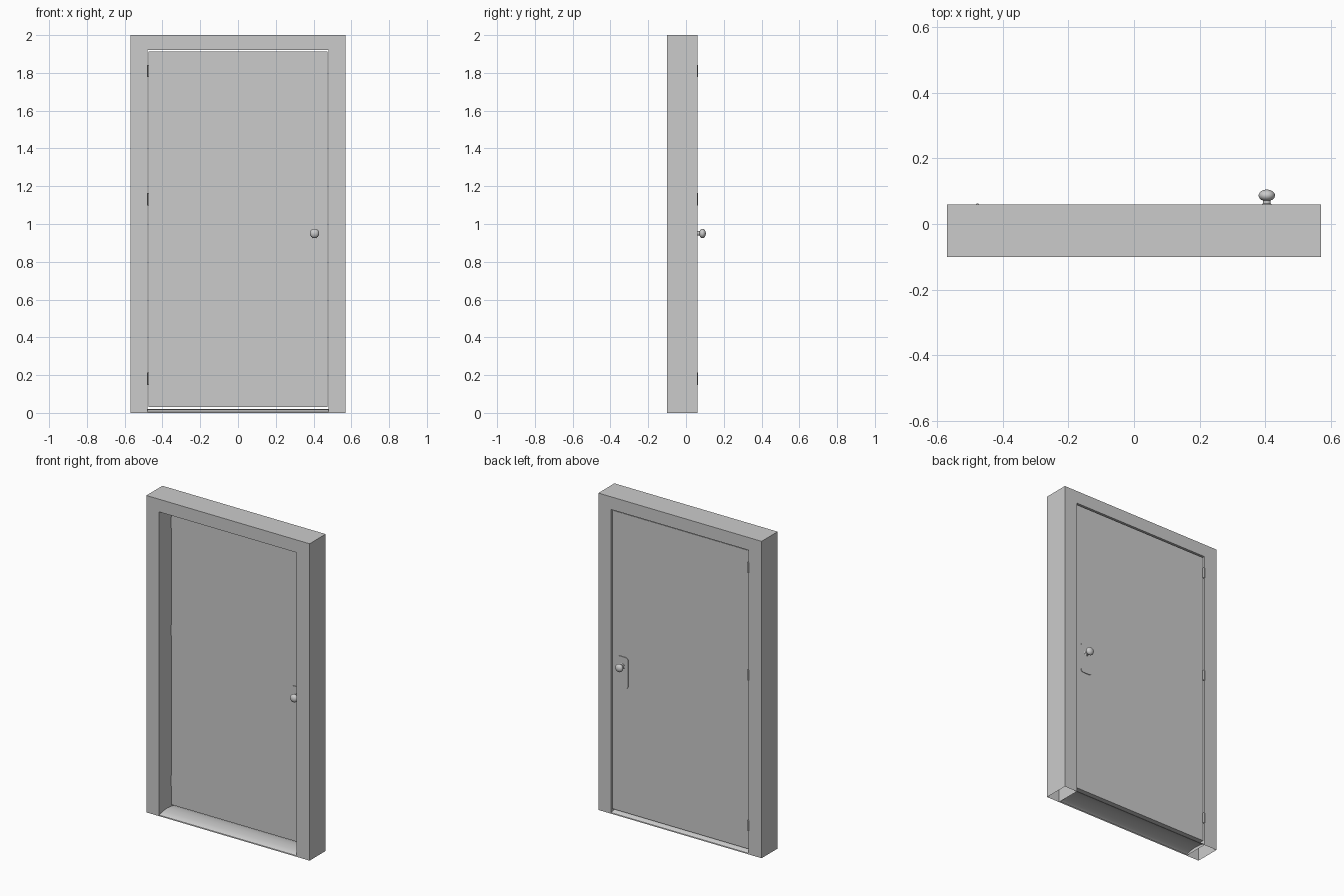
import bpy, bmesh, math
from mathutils import Matrix, Vector

if "Cube" in bpy.data.objects:
    bpy.data.objects.remove(bpy.data.objects["Cube"])


def finish(name, bm, smooth=False):
    me = bpy.data.meshes.new(name)
    bm.to_mesh(me)
    bm.free()
    ob = bpy.data.objects.new(name, me)
    bpy.context.collection.objects.link(ob)
    if smooth:
        bpy.context.view_layer.objects.active = ob
        ob.select_set(True)
        bpy.ops.object.shade_smooth_by_angle(angle=math.radians(35))
        ob.select_set(False)
    return ob


def prism(name, outline, y0, y1, open_bottom=False):
    """Extrude an x-z outline from y0 to y1."""
    bm = bmesh.new()
    face = bm.faces.new([bm.verts.new((x, y0, z)) for x, z in outline])
    ext = bmesh.ops.extrude_face_region(bm, geom=[face])
    verts = [v for v in ext["geom"] if isinstance(v, bmesh.types.BMVert)]
    bmesh.ops.translate(bm, verts=verts, vec=(0, y1 - y0, 0))
    bmesh.ops.recalc_face_normals(bm, faces=bm.faces[:])
    if open_bottom:
        low = [f for f in bm.faces if all(v.co.z < 1e-5 for v in f.verts)]
        bmesh.ops.delete(bm, geom=low, context='FACES_ONLY')
    return finish(name, bm)


def rect(x0, x1, z0, z1):
    return [(x0, z0), (x1, z0), (x1, z1), (x0, z1)]


def rounded(cx, z0, z1, w, r, n=5):
    pts = []
    corners = [(cx + w - r, z1 - r), (cx - w + r, z1 - r),
               (cx - w + r, z0 + r), (cx + w - r, z0 + r)]
    for q, (x, z) in enumerate(corners):
        for i in range(n + 1):
            a = math.radians(90 * (q + i / n))
            pts.append((x + r * math.cos(a), z + r * math.sin(a)))
    return pts


def knob(name, x, y, z, direction):
    """Lathe a short neck and a flattened ball along +-y."""
    prof = [(0.017, 0), (0.017, 0.003), (0.012, 0.006), (0.012, 0.016)]
    for i in range(1, 11):
        t = math.radians(-60 + 150 * i / 10)
        prof.append((max(0.0, 0.025 * math.cos(t)), 0.031 + 0.018 * math.sin(t)))
    bm = bmesh.new()
    vs = [bm.verts.new((r, 0, h)) for r, h in prof]
    es = [bm.edges.new(p) for p in zip(vs, vs[1:])]
    bmesh.ops.spin(bm, geom=vs + es, cent=(0, 0, 0), axis=(0, 0, 1),
                   angle=math.tau, steps=24, use_merge=True)
    bmesh.ops.remove_doubles(bm, verts=bm.verts[:], dist=1e-5)
    bmesh.ops.recalc_face_normals(bm, faces=bm.faces[:])
    rot = Matrix.Rotation(math.radians(-90 * direction), 4, 'X')
    bmesh.ops.transform(bm, matrix=Matrix.Translation((x, y, z)) @ rot, verts=bm.verts[:])
    finish(name, bm, True)


W, H = 0.57, 2.0          # outer frame half width and height
IW, IH = 0.48, 1.92       # opening
FRONT, BACK = 0.015, 0.053  # door faces

# Frame: one U-shaped profile, open under the legs
prism("door_frame", [(-W, 0), (-IW, 0), (-IW, IH), (IW, IH), (IW, 0),
                     (W, 0), (W, H), (-W, H)], -0.10, 0.06, True)

# Door panel
prism("door_panel", rect(-0.475, 0.475, 0.03, 1.914), FRONT, BACK)

# Threshold: crowned strip, open underneath
profile = [(-0.10, 0), (-0.098, 0.006), (-0.088, 0.012), (-0.06, 0.018),
           (-0.02, 0.021), (0.02, 0.018), (0.048, 0.012), (0.058, 0.006), (0.06, 0)]
bm = bmesh.new()
rows = [[bm.verts.new((x, y, z)) for y, z in profile] for x in (-IW, IW)]
for i in range(len(profile) - 1):
    bm.faces.new((rows[0][i], rows[1][i], rows[1][i + 1], rows[0][i + 1]))
finish("threshold", bm, True)

# Lock plates and knobs on both faces
for side, y, d in (("front", FRONT, -1), ("back", BACK, 1)):
    prism(side + "_lock_plate", rounded(0.405, 0.815, 1.01, 0.04, 0.018),
          y, y + 0.004 * d)
    knob(side + "_knob", 0.405, y + 0.003 * d, 0.95, d)

# Hinges: leaf in the gap, knuckle on the back
for i, z in enumerate((0.18, 1.13, 1.81)):
    prism(f"hinge_leaf_{i}", rect(-0.479, -0.476, z - 0.033, z + 0.033), FRONT, 0.056)
    bm = bmesh.new()
    bmesh.ops.create_cone(bm, cap_ends=True, segments=12, radius1=0.006,
                          radius2=0.006, depth=0.066,
                          matrix=Matrix.Translation(Vector((-0.477, 0.057, z))))
    finish(f"hinge_knuckle_{i}", bm, True)
